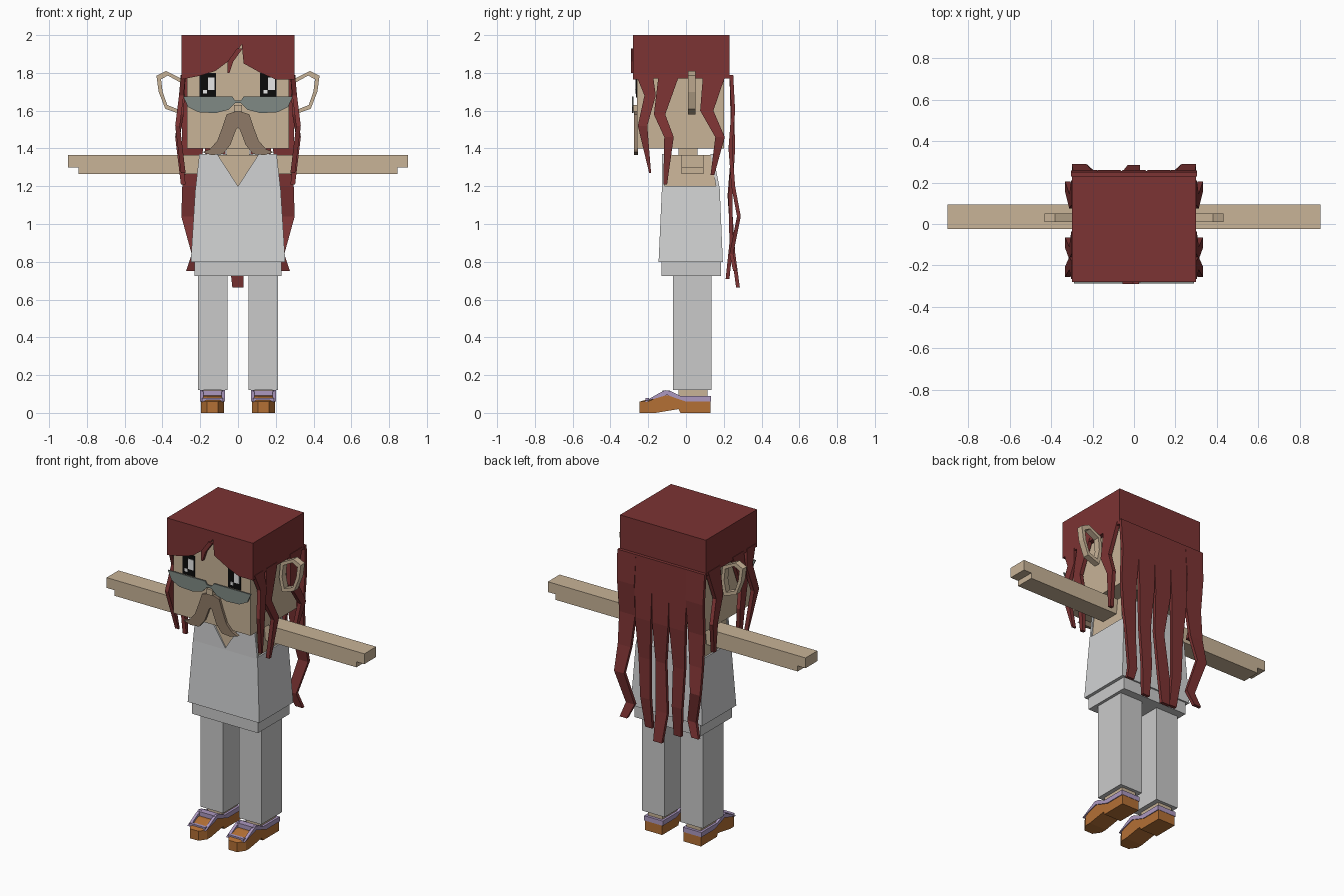
import bpy
import bmesh
from mathutils import Vector

cube = bpy.data.objects.get("Cube")
if cube:
    bpy.data.objects.remove(cube, do_unlink=True)


def material(name, hex_colour):
    channels = [int(hex_colour[i:i + 2], 16) / 255 for i in (0, 2, 4)]
    linear = [c / 12.92 if c < 0.04 else ((c + 0.055) / 1.055) ** 2.4 for c in channels]
    mat = bpy.data.materials.new(name)
    mat.use_nodes = True
    mat.diffuse_color = (*linear, 1)
    mat.node_tree.nodes["Principled BSDF"].inputs["Base Color"].default_value = (*linear, 1)
    return mat


hair = material("red_brown_hair", "7C3333")
skin = material("skin", "C8B397")
shirt = material("shirt_grey", "D1D2D3")
trousers = material("trouser_grey", "CACACA")
leather = material("orange_leather", "B47035")
trim = material("lavender_trim", "AC98C0")
glass = material("grey_green_lens", "808A85")
moustache_brown = material("moustache_brown", "8F7A67")
black = material("eye_black", "0B0B0B")
white = material("eye_white", "F0F0F0")


def loft(name, rings, mat, closed=False):
    """Bridge equal rings of points, capping the ends unless the loft is closed."""
    bm = bmesh.new()
    loops = [[bm.verts.new(p) for p in ring] for ring in rings]
    pairs = list(zip(loops, loops[1:]))
    if closed:
        pairs.append((loops[-1], loops[0]))
    else:
        bm.faces.new(loops[0])
        bm.faces.new(loops[-1])
    for a, b in pairs:
        for i in range(len(a)):
            j = (i + 1) % len(a)
            bm.faces.new((a[i], a[j], b[j], b[i]))
    bmesh.ops.recalc_face_normals(bm, faces=bm.faces)
    mesh = bpy.data.meshes.new(name)
    bm.to_mesh(mesh)
    bm.free()
    mesh.materials.append(mat)
    obj = bpy.data.objects.new(name, mesh)
    bpy.context.collection.objects.link(obj)


def both(name, rings, mat, closed=False):
    """Make a part on the left (+x) and its mirror image on the right."""
    for side, s in (("left_", 1), ("right_", -1)):
        loft(side + name, [[(s * x, y, z) for x, y, z in r] for r in rings], mat, closed)


def rect(x, y, z):
    return [(x[0], y[0], z), (x[1], y[0], z), (x[1], y[1], z), (x[0], y[1], z)]


def block(x, y, z):
    return [rect(x, y, h) for h in z]


def front_plate(profile, y0, y1):
    return [[(x, y, z) for x, z in profile] for y in (y0, y1)]


def side_plate(profile, x0, x1):
    return [[(x, y, z) for y, z in profile] for x in (x0, x1)]


def strand(path, across, through, thickness=0.02):
    """Ribbon along (x, y, z, width) points."""
    rings = []
    for x, y, z, width in path:
        c = Vector((x, y, z))
        a, t = Vector(across) * width / 2, Vector(through) * thickness / 2
        rings.append([c - a - t, c + a - t, c + a + t, c - a + t])
    return rings


# Head and neck
loft("head", block((-.27, .27), (-.26, .2), (1.4, 1.98)), skin)
loft("neck", block((-.06, .06), (-.04, .06), (1.35, 1.41)), skin)
loft("nose", block((-.02, .02), (-.285, -.25), (1.595, 1.63)), skin)

# Hair cap with a parted fringe
loft("hair_cap", block((-.3, .3), (-.245, .23), (1.77, 2)), hair)
fringe = [(-.3, 2), (-.3, 1.765), (-.2, 1.785), (-.12, 1.81), (-.04, 1.87),
          (.02, 1.95), (.03, 1.85), (.12, 1.8), (.2, 1.765), (.3, 1.765), (.3, 2)]
loft("fringe", front_plate(fringe, -.28, -.244), hair)
loft("forelock", strand([(-.05, -.28, 1.8, .01), (-.04, -.28, 1.86, .03), (.01, -.28, 1.93, .03)],
                        (1, 0, 0), (0, 1, 0)), hair)

# Locks over the sides of the head
side_locks = [
    [(.29, -.22, 1.79, .09), (.3, -.19, 1.68, .06), (.32, -.23, 1.52, .05), (.29, -.19, 1.27, .01)],
    [(.29, -.09, 1.79, .11), (.3, -.14, 1.58, .06), (.32, -.09, 1.46, .05), (.29, -.11, 1.21, .02)],
    [(.29, .15, 1.79, .12), (.3, .11, 1.6, .07), (.32, .18, 1.46, .05), (.29, .14, 1.26, .02)],
]
for path in side_locks:
    both("side_lock", strand(path, (0, 1, 0), (1, 0, 0), .025), hair)

# Long hair down the back: wavy outer locks, straighter inner ones
outer = [(.24, .24, 1.79, .13), (.24, .25, 1.6, .12), (.24, .235, 1.4, .11), (.25, .25, 1.2, .09),
         (.265, .28, 1.04, .07), (.215, .24, .84, .06), (.25, .26, .75, .05)]
inner = [(.12, .24, 1.79, .13), (.12, .25, 1.4, .11), (.12, .235, 1.15, .08),
         (.11, .24, .9, .07), (.1, .22, .71, .05)]
middle = [(0, .24, 1.79, .13), (0, .25, 1.4, .11), (.01, .23, 1.15, .07),
          (-.01, .25, .85, .08), (0, .275, .665, .06)]
both("outer_back_lock", strand(outer, (1, 0, 0), (0, 1, 0)), hair)
both("inner_back_lock", strand(inner, (1, 0, 0), (0, 1, 0)), hair)
loft("middle_back_lock", strand(middle, (1, 0, 0), (0, 1, 0)), hair)

# Eyes with highlights, both glancing the same way
for name, x in (("left_eye", .16), ("right_eye", -.16)):
    loft(name, block((x - .043, x + .043), (-.266, -.259), (1.67, 1.8)), black)
    loft(name + "_highlight", block((x, x + .036), (-.269, -.265), (1.71, 1.775)), white)
    loft(name + "_glint", block((x - .025, x - .005), (-.269, -.265), (1.69, 1.71)), white)

# Half-moon spectacles
lens = [(.29, 1.675), (.03, 1.675), (.01, 1.645), (.05, 1.605), (.12, 1.587), (.21, 1.592), (.265, 1.62)]
both("lens", front_plate(lens, -.286, -.278), glass)
loft("spectacle_bridge", block((-.02, .02), (-.286, -.278), (1.64, 1.655)), glass)

# Drooping moustache
whisker = [(0, 1.6), (.06, 1.58), (.08, 1.52), (.11, 1.44), (.15, 1.395), (.19, 1.38),
           (.14, 1.365), (.08, 1.37), (.04, 1.42), (.01, 1.5), (0, 1.51)]
both("moustache", front_plate(whisker, -.275, -.255), moustache_brown)

# Open ring ears
outline = [(.29, 1.765), (.38, 1.81), (.432, 1.785), (.42, 1.7), (.385, 1.61), (.3, 1.58), (.28, 1.67)]
mid_x, mid_z = .35, 1.7
ear = []
for x, z in outline:
    ix, iz = mid_x + (x - mid_x) * .7, mid_z + (z - mid_z) * .78
    ear.append([(x, .01, z), (x, .05, z), (ix, .05, iz), (ix, .01, iz)])
both("ear", ear, skin, closed=True)

# Torso and arms
loft("torso", [rect((-.22, .22), (-.13, .175), .8), rect((-.215, .215), (-.12, .165), 1.2),
               rect((-.2, .2), (-.115, .135), 1.365)], skin)
arm = [(.19, 1.265), (.845, 1.265), (.845, 1.3), (.9, 1.3), (.9, 1.365), (.19, 1.365)]
both("arm", front_plate(arm, -.025, .093), skin)

# Sleeveless shirt: body, V-necked front and plain back
loft("shirt_body", [rect((-.25, .25), (-.145, .195), .8),
                    rect((-.225, .225), (-.127, .178), 1.2)], shirt)
vee = [(-.225, 1.19), (.225, 1.19), (.205, 1.37), (.11, 1.37), (0, 1.2), (-.11, 1.37), (-.205, 1.37)]
loft("shirt_front", front_plate(vee, -.128, -.114), shirt)
loft("shirt_back", [rect((-.225, .225), (.16, .178), 1.19),
                    rect((-.205, .205), (.13, .142), 1.37)], shirt)

# Trousers
loft("hips", block((-.23, .23), (-.13, .185), (.725, .805)), trousers)
both("trouser_leg", block((.055, .212), (-.07, .135), (.12, .73)), trousers)

# Shoes: shaped sole with a chamfered toe, trim walls and straps
both("foot", block((.085, .185), (-.04, .115), (.05, .125)), skin)
sole = [(-.245, 0), (-.16, 0), (-.04, .02), (-.03, 0), (.13, 0), (.13, .06),
        (0, .065), (-.06, .095), (-.14, .09), (-.245, .06)]
shoe = [[(x, max(y, toe), z) for y, z in sole]
        for x, toe in ((.075, -.2), (.105, -.245), (.165, -.245), (.195, -.2))]
both("shoe", shoe, leather)
wall = [(-.22, .06), (-.15, .1), (-.11, .12), (-.08, .115), (-.03, .09), (.13, .09),
        (.13, .06), (0, .06), (-.06, .08), (-.1, .095), (-.15, .08)]
both("shoe_inner_trim", side_plate(wall, .07, .088), trim)
both("shoe_outer_trim", side_plate(wall, .182, .2), trim)
both("shoe_heel_trim", block((.07, .2), (.112, .132), (.06, .09)), trim)
both("shoe_strap", block((.08, .19), (-.125, -.085), (.085, .118)), trim)
both("shoe_toe_trim", block((.08, .19), (-.215, -.195), (.058, .078)), trim)
